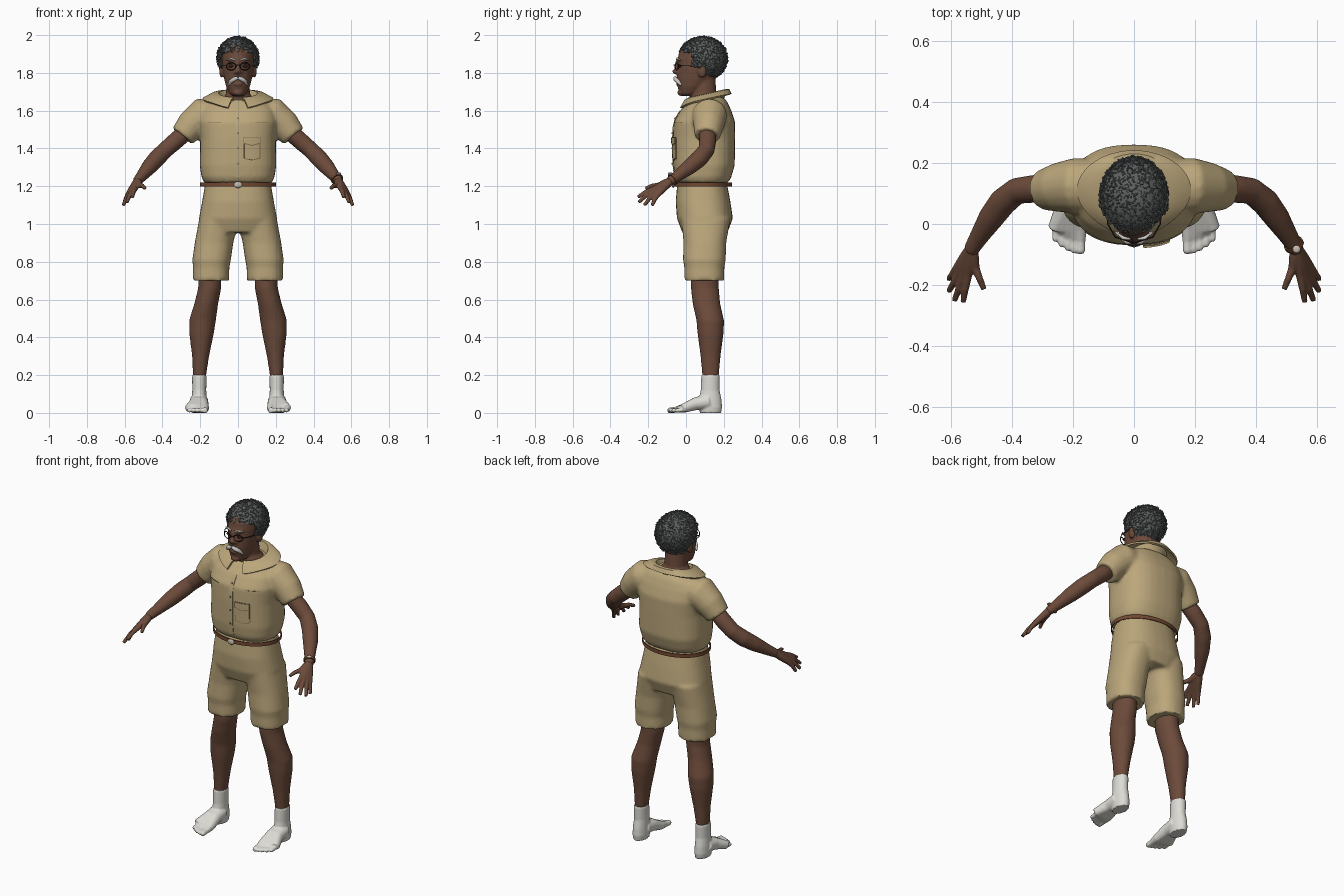
import bpy, bmesh, math, random
from mathutils import Vector, Matrix

random.seed(4)
if "Cube" in bpy.data.objects:
    bpy.data.objects.remove(bpy.data.objects["Cube"])


def material(name, r, g, b):
    m = bpy.data.materials.new(name)
    m.use_nodes = True
    m.diffuse_color = (r, g, b, 1)
    bsdf = m.node_tree.nodes["Principled BSDF"]
    bsdf.inputs["Base Color"].default_value = (r, g, b, 1)
    bsdf.inputs["Roughness"].default_value = 0.8
    return m


skin = material("brown skin", .15, .07, .043)
khaki = material("khaki cloth", .5, .385, .2)
seam = material("khaki seam", .22, .16, .08)
sock = material("white sock", .72, .71, .66)
grey = material("grey hair", .11, .12, .115)
white = material("white whiskers", .6, .58, .55)
leather = material("brown leather", .17, .065, .03)
dark = material("dark frame", .025, .013, .01)
metal = material("pale metal", .55, .5, .42)


# ---- mesh helpers ----
def skin_rings(bm, rings, closed=False):
    rows = [[bm.verts.new(p) for p in ring] for ring in rings]
    n = len(rows[0])
    pairs = list(zip(rows, rows[1:])) + ([(rows[-1], rows[0])] if closed else [])
    for a, b in pairs:
        for i in range(n):
            bm.faces.new((a[i], a[(i + 1) % n], b[(i + 1) % n], b[i]))
    if not closed:
        bm.faces.new(rows[0])
        bm.faces.new(rows[-1])


def loft(bm, rings, n=2.0, seg=32):
    """Stack of level superellipses given as (x, y, z, rx, ry)."""
    out = []
    for x, y, z, rx, ry in rings:
        ring = []
        for i in range(seg):
            c, s = math.cos(math.tau * i / seg), math.sin(math.tau * i / seg)
            ring.append((x + rx * math.copysign(abs(c) ** (2 / n), c),
                         y + ry * math.copysign(abs(s) ** (2 / n), s), z))
        out.append(ring)
    skin_rings(bm, out)


def tube(bm, pts, seg=16, closed=False):
    """Round tube through (x, y, z, radius) points."""
    p = [Vector(q[:3]) for q in pts]
    k = len(p)
    way = (p[-1] - p[0]).normalized() if not closed else Vector((0, 0, 0))
    ref = Vector((0, 1, 0)) if abs(way.z) > .9 else Vector((0, 0, 1))
    out = []
    for i in range(k):
        if closed:
            t = p[(i + 1) % k] - p[i - 1]
        else:
            t = p[min(i + 1, k - 1)] - p[max(i - 1, 0)]
        u = t.cross(ref).normalized()
        v = u.cross(t).normalized()
        out.append([p[i] + pts[i][3] * (u * math.cos(math.tau * j / seg) + v * math.sin(math.tau * j / seg))
                    for j in range(seg)])
    skin_rings(bm, out, closed)


def ball(bm, loc, size):
    bmesh.ops.create_uvsphere(bm, u_segments=20, v_segments=12, radius=1,
                              matrix=Matrix.Translation(loc) @ Matrix.Diagonal((*size, 1)))


def bake(ob):
    bpy.ops.object.select_all(action='DESELECT')
    bpy.context.view_layer.objects.active = ob
    ob.select_set(True)
    bpy.ops.object.convert(target='MESH')
    bpy.ops.object.shade_smooth_by_angle(angle=math.radians(50))
    return bpy.context.object


def finish(name, bm, mat, voxel=0, smooth=0, mirror=False, thick=0):
    bmesh.ops.recalc_face_normals(bm, faces=bm.faces)
    me = bpy.data.meshes.new(name)
    bm.to_mesh(me)
    bm.free()
    me.materials.append(mat)
    ob = bpy.data.objects.new(name, me)
    bpy.context.collection.objects.link(ob)
    if voxel:
        m = ob.modifiers.new("fuse", 'REMESH')
        m.mode, m.voxel_size, m.use_smooth_shade = 'VOXEL', voxel, True
    if smooth:
        m = ob.modifiers.new("relax", 'SMOOTH')
        m.factor, m.iterations = .5, smooth
    if thick:
        m = ob.modifiers.new("thickness", 'SOLIDIFY')
        m.thickness, m.offset = thick, 0
    if mirror:
        m = ob.modifiers.new("mirror", 'MIRROR')
        m.use_mirror_merge = False
    return bake(ob)


# ---- shirt ----
bm = bmesh.new()
loft(bm, [(0, .09, 1.22, .18, .135), (0, .09, 1.25, .194, .15), (0, .095, 1.31, .203, .163),
          (0, .095, 1.45, .2, .165), (0, .097, 1.54, .21, .163), (0, .105, 1.6, .2, .135),
          (0, .115, 1.645, .165, .105), (0, .12, 1.67, .11, .08)], 2.5)
for s in (-1, 1):
    tube(bm, [(s * .1, .125, 1.58, .085), (s * .19, .125, 1.575, .093),
              (s * .245, .12, 1.525, .082), (s * .294, .112, 1.465, .068)])
shirt = finish("shirt", bm, khaki, .01, 5)

# Collar: folded band, open and pointed at the front
bm = bmesh.new()
rows = []
for i in range(41):
    a = math.radians(14 + 332 * i / 40)
    tip = max(0, math.cos(a)) ** 6
    row = []
    for rx, ry, lift, drop in ((.085, .085, -.025, 0), (.105, .1, .016, 0), (.14, .115, .012, .3), (.185, .125, -.012, 1)):
        y = .112 - (ry + .022 * tip * drop) * math.cos(a)
        row.append(bm.verts.new((rx * math.sin(a) * (1 + .2 * tip * drop), y,
                                 1.672 + lift + .22 * (y - .112) - .018 * tip * drop)))
    rows.append(row)
for a, b in zip(rows, rows[1:]):
    for j in range(3):
        bm.faces.new((a[j], a[j + 1], b[j + 1], b[j]))
finish("collar", bm, khaki, thick=.01)


# Thin plates laid on the shirt front
def plate(name, x0, x1, z0, z1, mat, lift, point=0):
    bm = bmesh.new()
    grid = []
    for i in range(9):
        row = []
        for j in range(9):
            x = x0 + (x1 - x0) * i / 8
            bottom = z0 - point * (1 - abs(i / 4 - 1))
            z = bottom + (z1 - bottom) * j / 8
            hit, loc, _, _ = shirt.ray_cast(Vector((x, -1, z)), Vector((0, 1, 0)))
            row.append(bm.verts.new((x, (loc.y if hit else -.06) - lift, z)))
        grid.append(row)
    for a, b in zip(grid, grid[1:]):
        for j in range(8):
            bm.faces.new((a[j], a[j + 1], b[j + 1], b[j]))
    finish(name, bm, mat, thick=.004)


plate("placket", -.014, .014, 1.25, 1.6, khaki, .002)
plate("pocket_trim", .029, .118, 1.346, 1.452, seam, .001, .01)
plate("pocket", .033, .114, 1.35, 1.45, khaki, .004, .01)
plate("pocket_flap_trim", .029, .118, 1.425, 1.46, seam, .005, .012)
plate("pocket_flap", .031, .116, 1.43, 1.459, khaki, .008, .012)
for z in (1.32, 1.4, 1.48, 1.56):
    plate("button", -.004, .004, z - .004, z + .004, seam, .006)
for s in (-1, 1):
    plate("chest_seam", s * .09, s * .16, 1.535, 1.538, seam, .001)

# ---- shorts, belt ----
bm = bmesh.new()
loft(bm, [(0, .085, 1.225, .172, .13), (0, .09, 1.12, .19, .145), (0, .1, 1.03, .207, .148),
          (0, .1, .955, .19, .12)], 2.4)
for s in (-1, 1):
    loft(bm, [(s * .1, .105, 1.03, .105, .13), (s * .127, .1, .9, .102, .113), (s * .14, .097, .81, .102, .113),
              (s * .142, .097, .77, .096, .106), (s * .143, .097, .7, .097, .105)], 2.3)
finish("shorts", bm, khaki, .01, 4)

bm = bmesh.new()
rings = []
for i in range(64):
    a = math.tau * i / 64
    rings.append([((.198 + d) * math.cos(a), .09 + (.15 + d) * math.sin(a), 1.21 + h)
                  for d, h in ((0, -.011), (.004, -.011), (.004, .011), (0, .011))])
skin_rings(bm, rings, True)
finish("belt", bm, leather)
bm = bmesh.new()
ball(bm, (0, -.068, 1.208), (.022, .007, .017))
finish("buckle", bm, metal)

# ---- legs and feet ----
bm = bmesh.new()
loft(bm, [(.15, .1, .76, .06, .073), (.15, .1, .66, .061, .074), (.168, .108, .58, .063, .073),
          (.188, .128, .49, .071, .073), (.193, .13, .42, .065, .069), (.198, .13, .3, .045, .053),
          (.205, .13, .17, .032, .042)])
finish("leg", bm, skin, .01, 4, True)

bm = bmesh.new()
loft(bm, [(.205, .13, .2, .038, .049), (.205, .128, .12, .037, .05), (.206, .128, .07, .04, .06),
          (.206, .13, .03, .041, .061), (.206, .13, 0, .037, .056)])
for i in range(5):
    x = .175 + .0205 * i
    tip = -.088 + .0025 * i * i
    r = .0155 if i == 0 else .0115
    tube(bm, [(.197 + .005 * i, .12, .06, .04), (.19 + .009 * i, .05, .048, .034),
              (x + .002, -.015, .024, .024), (x, tip + .03, .016, r), (x, tip, .013, r), (x, tip - .01, .011, r * .6)])
foot = finish("foot", bm, sock, .005, 2, True)
for v in foot.data.vertices:
    v.co.z = max(v.co.z, 0)

# ---- arms and hands ----
bm = bmesh.new()
tube(bm, [(.25, .112, 1.51, .045), (.33, .115, 1.44, .046), (.385, .108, 1.392, .044), (.43, .072, 1.347, .046),
          (.47, .018, 1.302, .042), (.51, -.045, 1.254, .031), (.537, -.09, 1.222, .025)])
finish("arm", bm, skin, .008, 4, True)

bm = bmesh.new()
fingers = [((.545, -.17, 1.187), (.56, -.255, 1.142)), ((.56, -.173, 1.175), (.588, -.25, 1.115)),
           ((.573, -.163, 1.164), (.607, -.22, 1.1)), ((.582, -.148, 1.156), (.607, -.18, 1.098)),
           ((.52, -.145, 1.205), (.492, -.213, 1.188))]
for knuckle, tip in fingers:
    k, t = Vector(knuckle), Vector(tip)
    w = Vector((.533, -.083, 1.227))
    mid = k.lerp(t, .5) + Vector((0, 0, .006))
    tube(bm, [(*w, .022), (*w.lerp(k, .55), .019), (*k, .0145), (*mid, .0115), (*t, .0095)], 12)
finish("hand", bm, skin, .0045, 2, True)

# Wristwatch on the left wrist
axis = Vector((.6, -1, -.72)).normalized()
side = axis.cross(Vector((0, 0, 1))).normalized()
up = side.cross(axis)
mid = Vector((.524, -.068, 1.238))
bm = bmesh.new()
skin_rings(bm, [[mid + (side * math.cos(a) + up * math.sin(a)) * r + axis * h
                 for r, h in ((.027, -.007), (.033, -.007), (.033, .007), (.027, .007))]
                for a in [math.tau * i / 24 for i in range(24)]], True)
finish("watch_strap", bm, leather)
bm = bmesh.new()
ball(bm, mid + up * .033, (.013, .013, .007))
finish("watch_face", bm, metal)

# ---- head ----
bm = bmesh.new()
loft(bm, [(0, .005, 1.677, .025, .025), (0, .015, 1.69, .045, .05), (0, .035, 1.73, .064, .08),
          (0, .052, 1.77, .074, .1), (0, .068, 1.82, .082, .116), (0, .075, 1.87, .086, .12),
          (0, .08, 1.92, .083, .115), (0, .085, 1.96, .06, .085), (0, .085, 1.98, .03, .04)])
loft(bm, [(0, .11, 1.64, .11, .09), (0, .105, 1.665, .085, .08), (0, .095, 1.69, .063, .066),
          (0, .09, 1.78, .06, .065)])
ball(bm, (0, -.05, 1.808), (.016, .023, .016))
ball(bm, (0, -.042, 1.838), (.01, .018, .034))
ball(bm, (0, -.034, 1.868), (.055, .014, .012))
ball(bm, (0, -.04, 1.742), (.026, .013, .012))
ball(bm, (0, -.026, 1.695), (.028, .02, .017))
for s in (-1, 1):
    ball(bm, (s * .016, -.042, 1.803), (.01, .012, .01))
    ball(bm, (s * .087, .085, 1.81), (.012, .024, .036))
finish("head", bm, skin, .006, 3)

bm = bmesh.new()
tube(bm, [(.001, -.058, 1.775, .008), (.02, -.056, 1.767, .012), (.038, -.043, 1.755, .011), (.05, -.026, 1.735, .005)])
finish("moustache", bm, white, mirror=True)
bm = bmesh.new()
tube(bm, [(.012, -.049, 1.868, .004), (.035, -.046, 1.876, .006), (.06, -.027, 1.868, .003)])
finish("eyebrow", bm, white, mirror=True)
bm = bmesh.new()
ball(bm, (.035, -.034, 1.836), (.016, .01, .009))
finish("eye", bm, dark, mirror=True)
bm = bmesh.new()
ring = [(.037 + .025 * math.cos(a), -.05 + .008 * math.cos(a), 1.834 + .019 * math.sin(a), .003)
        for a in [math.tau * i / 24 for i in range(24)]]
skin_rings(bm, [[(x + r * c * (x - .037) / .025, y + r * s, z + r * c * (z - 1.834) / .019)
                 for c, s in ((1, 0), (0, 1), (-1, 0), (0, -1))] for x, y, z, r in ring], True)
tube(bm, [(0, -.064, 1.842, .0025), (.013, -.058, 1.84, .0025)], 6)
tube(bm, [(.062, -.042, 1.838, .0025), (.086, .0, 1.838, .0025), (.09, .08, 1.835, .0025)], 6)
finish("glasses", bm, dark, mirror=True)

# ---- hair: cap with rows of small curls ----
centre, radii = Vector((0, .09, 1.877)), Vector((.106, .125, .112))


def hairy(p):
    return p.z > 1.905 or (p.y > .035 and p.z > 1.835) or (p.y > .1 and p.z > 1.775)


bm = bmesh.new()
bmesh.ops.create_uvsphere(bm, u_segments=48, v_segments=32, radius=1,
                          matrix=Matrix.Translation(centre) @ Matrix.Diagonal((*radii, 1)))
bmesh.ops.delete(bm, geom=[f for f in bm.faces if not hairy(f.calc_center_median())], context='FACES')
finish("hair_cap", bm, grey, thick=.006)

curls = bpy.data.curves.new("hair_curls", 'CURVE')
curls.dimensions, curls.bevel_depth, curls.bevel_resolution = '3D', .0028, 0
for lat in range(-60, 90, 8):
    count = max(3, int(58 * math.cos(math.radians(lat))))
    for i in range(count):
        a, b = math.tau * (i + random.random() * .6) / count, math.radians(lat + random.uniform(-3, 3))
        d = Vector((math.cos(a) * math.cos(b), math.sin(a) * math.cos(b), math.sin(b)))
        p = centre + d * radii
        if not hairy(p):
            continue
        r = random.uniform(.006, .01) * (1 if lat < 45 else .75)
        n = Vector([random.uniform(-1, 1) for _ in range(3)]).normalized()
        u = n.orthogonal().normalized()
        v = n.cross(u)
        sp = curls.splines.new('POLY')
        sp.points.add(7)
        sp.use_cyclic_u = True
        for k, q in enumerate(sp.points):
            t = math.tau * k / 8
            q.co = (*(p + d * .001 + r * (u * math.cos(t) + v * math.sin(t))), 1)
curls.materials.append(grey)
ob = bpy.data.objects.new("hair_curls", curls)
bpy.context.collection.objects.link(ob)
bake(ob)
